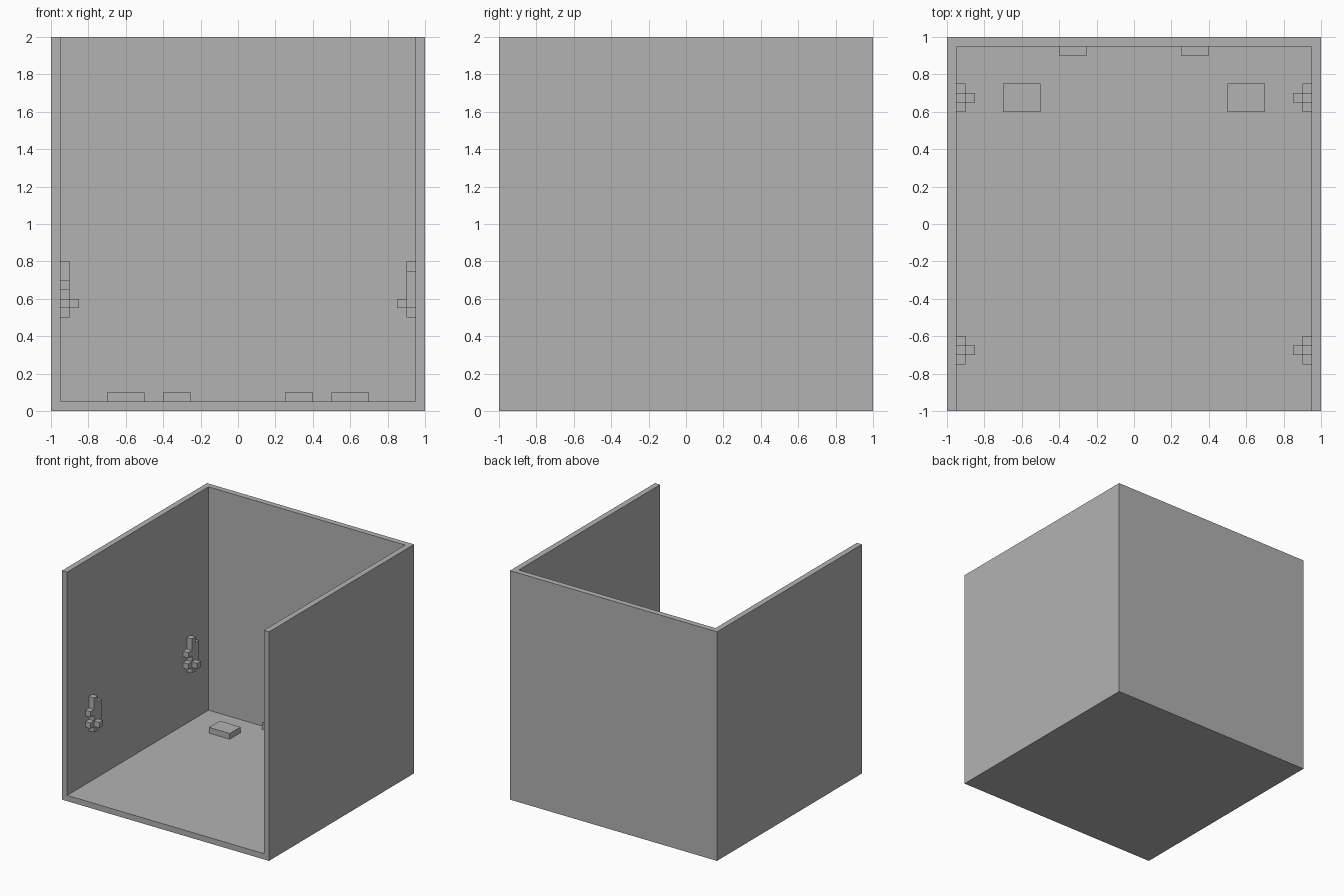
import bpy
import bmesh
from mathutils import Matrix, Vector

default = bpy.data.objects.get("Cube")
if default:
    bpy.data.objects.remove(default, do_unlink=True)

GREY = (0.448, 0.448, 0.448, 1)
grey = bpy.data.materials.new("plain_grey")
grey.use_nodes = True
grey.diffuse_color = GREY
grey.node_tree.nodes["Principled BSDF"].inputs["Base Color"].default_value = GREY


def add_object(name, bm):
    mesh = bpy.data.meshes.new(name)
    bm.to_mesh(mesh)
    bm.free()
    mesh.materials.append(grey)
    obj = bpy.data.objects.new(name, mesh)
    bpy.context.collection.objects.link(obj)
    return obj


def add_box(bm, low, high):
    low, high = Vector(low), Vector(high)
    place = Matrix.Translation((low + high) / 2) @ Matrix.Diagonal((*(high - low), 1))
    bmesh.ops.create_cube(bm, size=1, matrix=place)


def box(name, low, high):
    bm = bmesh.new()
    add_box(bm, low, high)
    return add_object(name, bm)


T = 0.05        # wall thickness
IN = 1 - T      # inner wall face


# Room shell: one solid with the front and top open
bm = bmesh.new()
add_box(bm, (-1, -1, 0), (1, 1, 2))
shell = add_object("room_shell", bm)
cutter = box("room_cutter", (-IN, -2, T), (IN, IN, 3))
cutter.hide_render = True
cut = shell.modifiers.new("hollow", "BOOLEAN")
cut.operation = "DIFFERENCE"
cut.solver = "EXACT"
cut.object = cutter
bpy.context.view_layer.update()
hollow = bpy.data.meshes.new_from_object(
    shell.evaluated_get(bpy.context.evaluated_depsgraph_get()))
shell.modifiers.clear()
shell.data = hollow
bpy.data.objects.remove(cutter, do_unlink=True)

# Floor blocks and low blocks against the back wall
for side, s in (("left", 1), ("right", -1)):
    for part, x, y in (("floor_block", (0.5, 0.7), (0.6, 0.75)),
                       ("back_block", (0.25, 0.4), (0.9, IN))):
        xs = sorted((s * x[0], s * x[1]))
        box(f"{side}_{part}", (xs[0], y[0], T), (xs[1], y[1], 2 * T))

# Wall ornaments: (y cells, z cells, depth) in small cubes from the wall
ORNAMENT = (
    ((-0.5, 0.5), (10, 16), 1),    # stem
    ((-1.5, -0.5), (13, 14), 1),   # short arm
    ((0.5, 1.5), (12, 15), 1),     # long arm
    ((-1.5, 1.5), (11, 12), 1),    # lower crossbar
    ((-0.5, 0.5), (11, 12), 2),    # centre knob
)
for side, s in (("left", 1), ("right", -1)):
    for place, y in (("front", -0.675), ("back", 0.675)):
        bm = bmesh.new()
        for (y0, y1), (z0, z1), depth in ORNAMENT:
            add_box(bm, (0, y0 * T, z0 * T), (depth * T, y1 * T, z1 * T))
        turn = Matrix.Rotation(3.14159265 if s > 0 else 0, 4, "Z")
        bm.transform(Matrix.Translation((s * IN, y, 0)) @ turn)
        add_object(f"{side}_{place}_ornament", bm)
